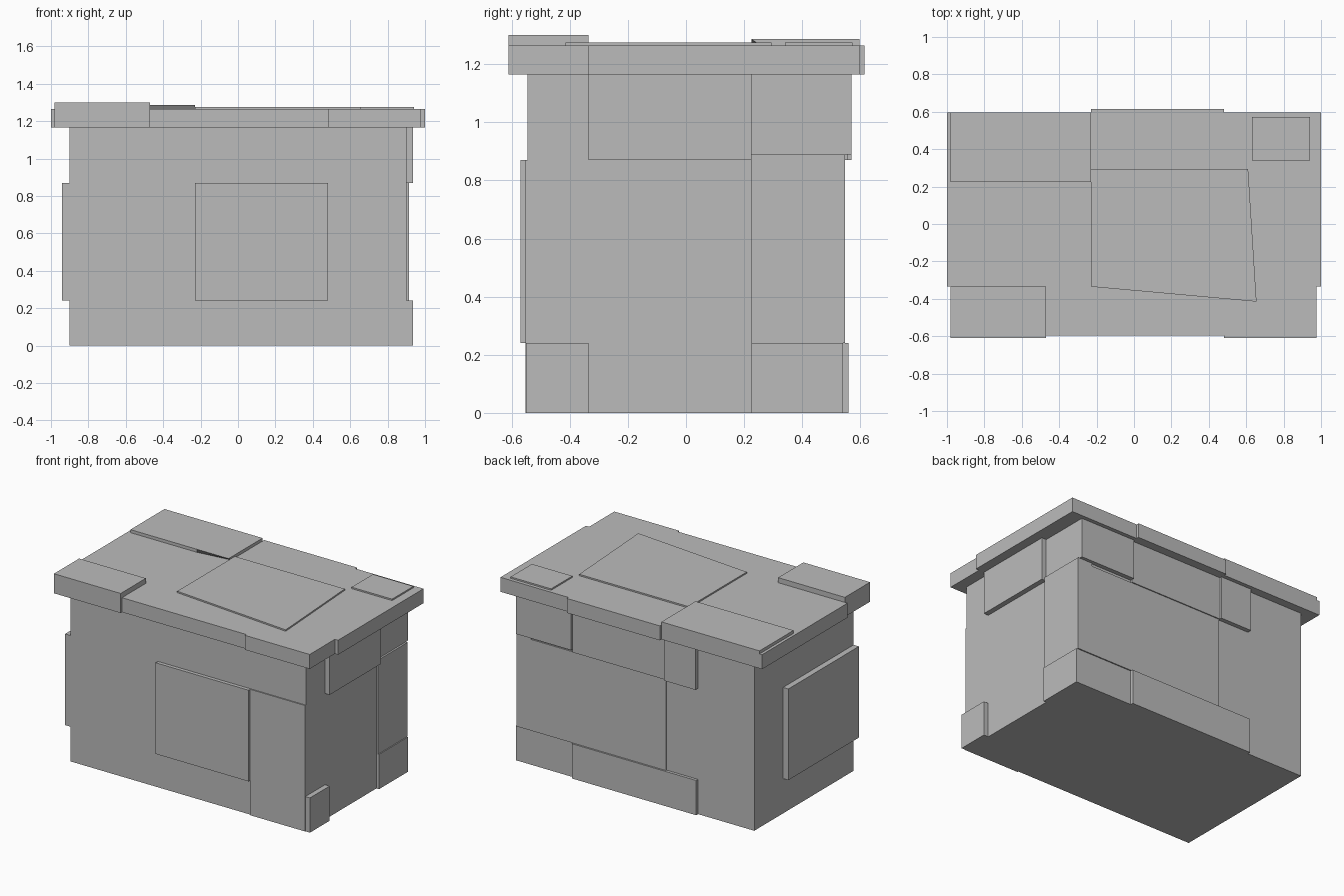
import bpy

cube = bpy.data.objects.get("Cube")
if cube:
    bpy.data.objects.remove(cube, do_unlink=True)

stone = bpy.data.materials.new("plain grey")
stone.use_nodes = True
grey = (0.5, 0.5, 0.5, 1)
stone.diffuse_color = grey
stone.node_tree.nodes["Principled BSDF"].inputs["Base Color"].default_value = grey


def loft(name, bottom, top):
    """Solid between two matching rings of points."""
    n = len(bottom)
    faces = [tuple(reversed(range(n))), tuple(range(n, 2 * n))]
    faces += [(i, (i + 1) % n, n + (i + 1) % n, n + i) for i in range(n)]
    mesh = bpy.data.meshes.new(name)
    mesh.from_pydata(bottom + top, [], faces)
    mesh.materials.append(stone)
    obj = bpy.data.objects.new(name, mesh)
    bpy.context.collection.objects.link(obj)
    return obj


def prism(name, outline, z0, z1):
    return loft(name, [(x, y, z0) for x, y in outline], [(x, y, z1) for x, y in outline])


def box(name, x0, x1, y0, y1, z0, z1):
    return prism(name, [(x0, y0), (x1, y0), (x1, y1), (x0, y1)], z0, z1)


# Shared levels and seams
LOW, MID, RIM, TOP = 0.24, 0.87, 1.165, 1.265
XA, XB, XC = -0.47, -0.23, 0.48
YA, YB = -0.335, 0.225
FRONT, BACK, SIDE = -0.545, 0.54, 0.9

# Chest body
box("body", -SIDE, SIDE, FRONT, BACK, 0, RIM)

# Front panels
box("front_panel", XB, XC, -0.57, -0.5, LOW, MID)
box("front_corner_panel", XC, SIDE, -0.553, -0.5, 0, MID)

# Left side (+x) blocks
box("left_upper_block", 0.8, 0.935, YA, YB, MID, RIM)
box("left_front_foot", 0.8, 0.935, -0.55, YA, 0, LOW)
box("left_back_panel", 0.8, 0.913, YB, 0.548, LOW, 0.89)
box("left_back_foot", 0.8, 0.92, YB, BACK, 0, LOW)

# Right side (-x) panel
box("right_panel", -0.94, -0.8, FRONT, YB, LOW, MID)

# Back panels
box("back_middle_panel", XB, SIDE, 0.5, 0.548, LOW, MID)
box("back_upper_corner_block", XC, SIDE, 0.5, 0.57, 0.89, RIM)
box("back_upper_panel", XB, XC, 0.5, 0.555, MID, RIM)
box("back_upper_block", XA, XB, 0.5, 0.57, MID, RIM)
box("back_lower_block", XA, XC, 0.5, 0.56, 0, LOW)

# Lid with stepped rim
box("lid", -1, 1, YA, 0.597, RIM, TOP)
box("lid_front", -0.975, 0.975, -0.595, YA, RIM, TOP)
box("lid_back_block", XB, XC, 0.5, 0.615, RIM, TOP)
box("lid_front_left_block", XC, 0.975, -0.61, YA, RIM, TOP)
box("lid_front_right_block", -0.98, XA, -0.61, YA, RIM, 1.3)

# Plates on the lid
prism("lid_centre_plate", [(XB, YA), (0.655, -0.415), (0.61, 0.295), (XB, 0.295)], TOP - 0.01, 1.275)
box("lid_small_plate", 0.63, 0.94, 0.34, 0.573, TOP - 0.01, 1.275)
# The back plate's front edge is undercut towards the middle
outline = [(-0.98, YB), (XA, YB), (XB, YB), (XB, 0.597), (-0.98, 0.597)]
lower = [(x, y, TOP) for x, y in outline]
lower[2] = (XB, 0.255, TOP)
loft("lid_back_plate", lower, [(x, y, 1.286) for x, y in outline])
